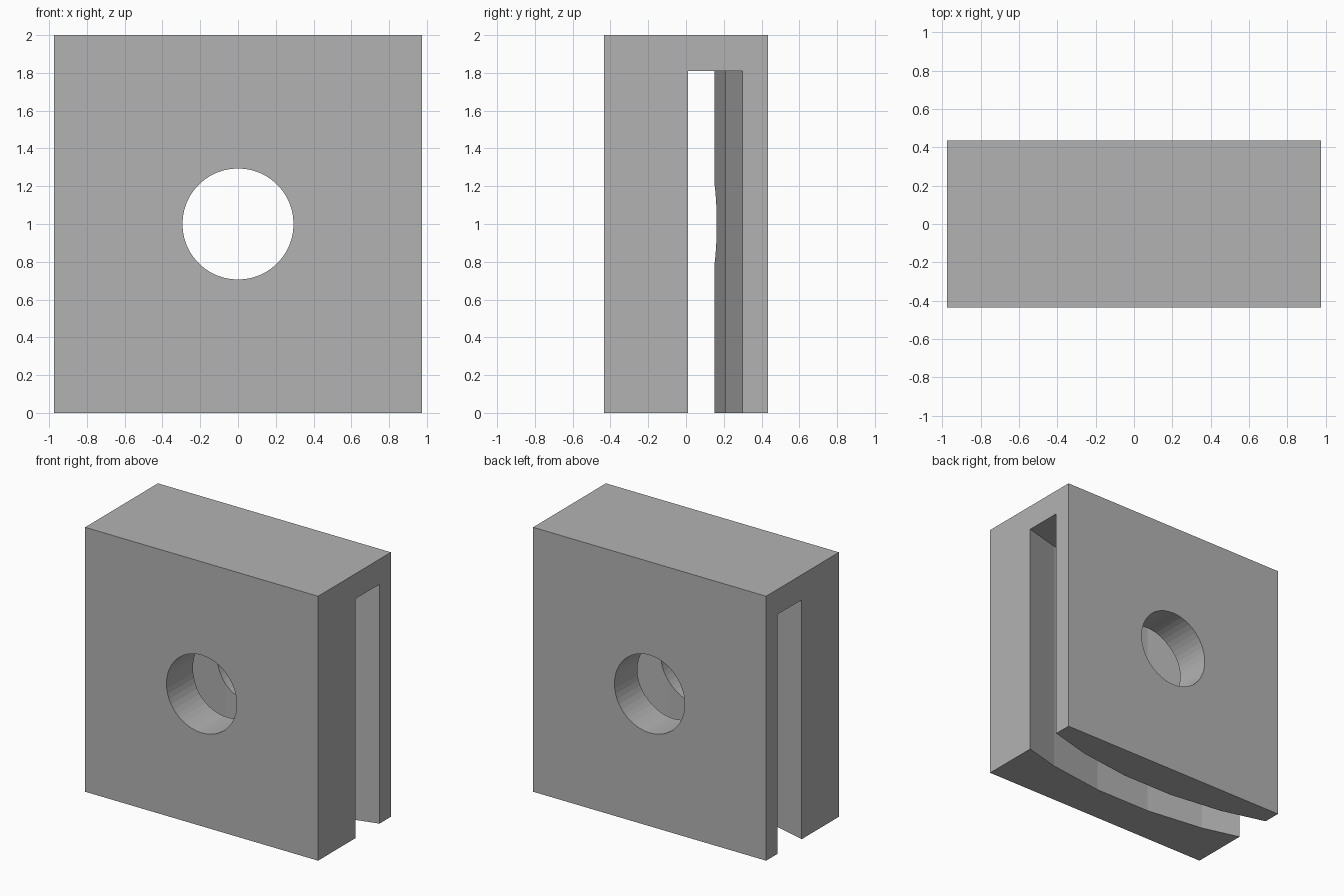
import bpy, bmesh, math

default = bpy.data.objects.get("Cube")
if default:
    bpy.data.objects.remove(default, do_unlink=True)

WIDTH, DEPTH, HEIGHT = 1.95, 0.87, 2.0
HOLE_RADIUS, HOLE_Z = 0.294, 1.0
SLOT_TOP = 1.81
SLOT_BACK, SLOT_FRONT = 0.152, -0.127   # wall positions at the middle
INNER_RADIUS = 3.25                     # measured to the flat of the facets
STEP = 2 * math.pi / 48

grey = bpy.data.materials.new("mid grey")
grey.use_nodes = True
colour = (0.45, 0.45, 0.45, 1)
grey.diffuse_color = colour
grey.node_tree.nodes["Principled BSDF"].inputs["Base Color"].default_value = colour


def prism(name, outline, start, length, to_point):
    """Extrude a closed 2D outline along one axis."""
    bm = bmesh.new()
    face = bm.faces.new([bm.verts.new(to_point(a, b, start)) for a, b in outline])
    ext = bmesh.ops.extrude_face_region(bm, geom=[face])
    offset = [p - q for p, q in zip(to_point(0, 0, length), to_point(0, 0, 0))]
    bmesh.ops.translate(bm, vec=offset,
                        verts=[v for v in ext["geom"] if isinstance(v, bmesh.types.BMVert)])
    bmesh.ops.recalc_face_normals(bm, faces=bm.faces)
    mesh = bpy.data.meshes.new(name)
    bm.to_mesh(mesh)
    bm.free()
    mesh.materials.append(grey)
    obj = bpy.data.objects.new(name, mesh)
    bpy.context.collection.objects.link(obj)
    return obj


def upright(a, b, c):
    return (a, b, c)


def crosswise(a, b, c):
    return (a, c, b)


def arc(radius, centre_y):
    """Faceted arc bowed towards the front, with a flat in the middle."""
    r = radius / math.cos(STEP / 2)
    angles = [(i - 2.5) * STEP for i in range(6)]
    return [(r * math.sin(t), centre_y - r * math.cos(t)) for t in angles]


# Solid block
hx, hy = WIDTH / 2, DEPTH / 2
block = prism("slotted_block", [(-hx, -hy), (hx, -hy), (hx, hy), (-hx, hy)],
              0, HEIGHT, upright)

# Curved slot, open at the bottom and both sides
centre = SLOT_BACK + INNER_RADIUS
slot_outline = arc(INNER_RADIUS, centre) + arc(centre - SLOT_FRONT, centre)[::-1]
slot = prism("slot_cutter", slot_outline, -0.2, SLOT_TOP + 0.2, upright)

# Round hole from front to back
circle = [(HOLE_RADIUS * math.cos(i * STEP), HOLE_Z + HOLE_RADIUS * math.sin(i * STEP))
          for i in range(48)]
hole = prism("hole_cutter", circle, -1, 2, crosswise)

# Cut both and discard the cutters
bpy.context.view_layer.objects.active = block
for cutter in (slot, hole):
    cutter.hide_render = True
    mod = block.modifiers.new(cutter.name, "BOOLEAN")
    mod.operation = "DIFFERENCE"
    mod.solver = "EXACT"
    mod.object = cutter
    bpy.ops.object.modifier_apply(modifier=mod.name)
    bpy.data.objects.remove(cutter, do_unlink=True)
